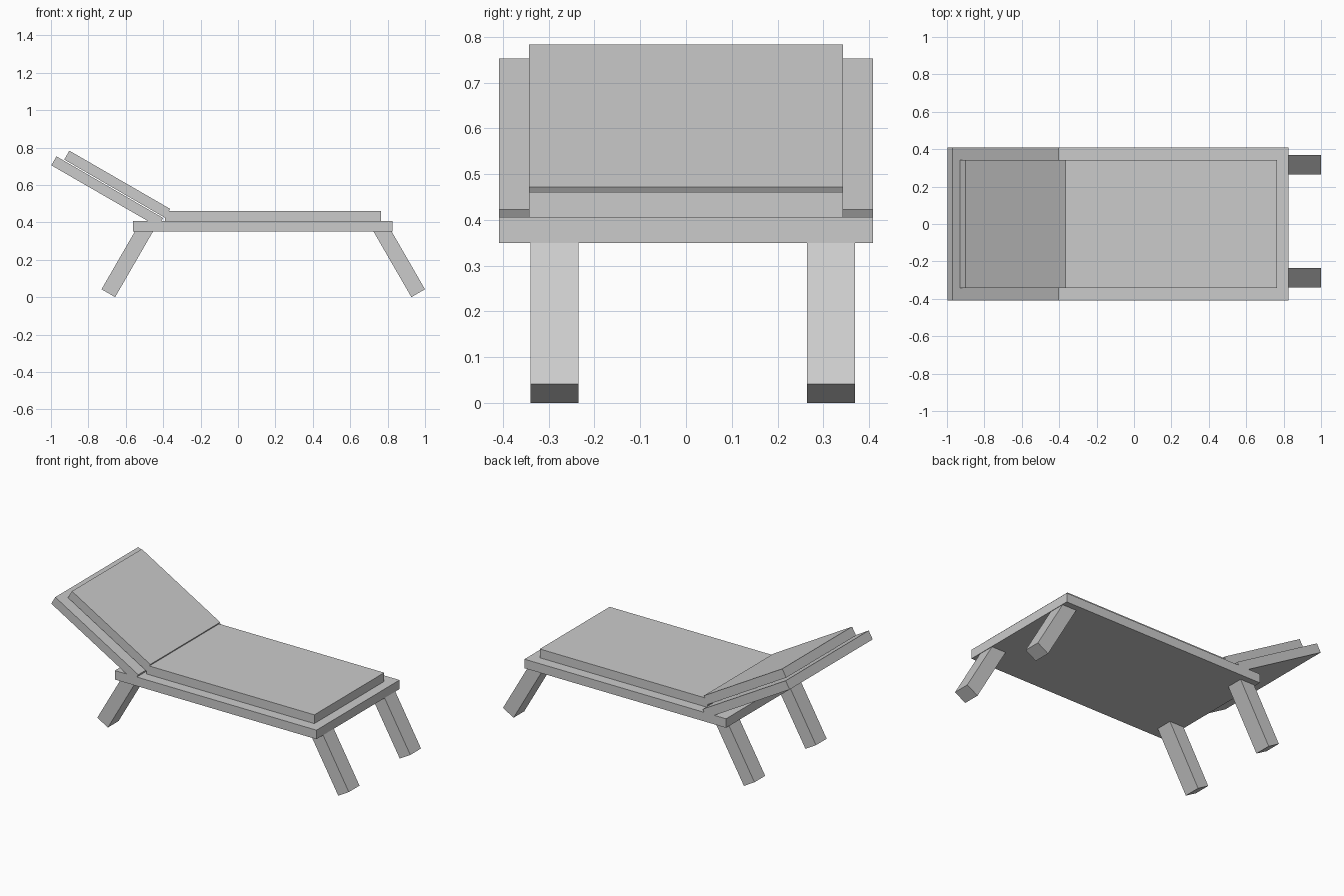
import bpy
from math import radians, sin, cos
from mathutils import Matrix, Vector

cube = bpy.data.objects.get("Cube")
if cube:
    bpy.data.objects.remove(cube, do_unlink=True)

grey = bpy.data.materials.new("plain_grey")
grey.use_nodes = True
colour = (0.6, 0.6, 0.6, 1)
grey.diffuse_color = colour
grey.node_tree.nodes["Principled BSDF"].inputs["Base Color"].default_value = colour


def box(name, centre, size, tilt=0):
    """Box turned about the y axis by tilt degrees."""
    bpy.ops.mesh.primitive_cube_add(size=1)
    ob = bpy.context.object
    ob.name = ob.data.name = name
    ob.matrix_world = (Matrix.Translation(centre)
                       @ Matrix.Rotation(radians(tilt), 4, "Y")
                       @ Matrix.Diagonal((*size, 1)))
    ob.data.materials.append(grey)
    return ob


def reclined(name, x, z, length, width, thick, tilt=30):
    """Sloping panel hung from its lower, upper-side corner at (x, z)."""
    a = radians(tilt)
    along = Vector((-cos(a), 0, sin(a)))
    normal = Vector((sin(a), 0, cos(a)))
    centre = Vector((x, 0, z)) + along * length / 2 - normal * thick / 2
    box(name, centre, (length, width, thick), tilt)


def leg(name, x, y, side):
    """Splayed leg whose lowest corner rests on the ground at x."""
    thick, length, a = 0.084, 0.42, radians(30)
    up = Vector((-side * sin(a), 0, cos(a)))
    out = Vector((side * cos(a), 0, sin(a)))
    centre = Vector((x, y, 0)) + up * length / 2 + out * thick / 2
    box(name, centre, (thick, 0.105, length), -side * 30)


# Flat bed and its cushion
box("bed_frame", (0.132, 0, 0.378), (1.386, 0.816, 0.056))
box("seat_cushion", (0.188, 0, 0.433), (1.154, 0.686, 0.055))

# Reclined back and its cushion
reclined("back_frame", -0.4, 0.423, 0.659, 0.816, 0.055)
reclined("back_cushion", -0.363, 0.472, 0.622, 0.686, 0.055)

# Splayed legs
for side, x, end in ((1, 0.927, "foot"), (-1, -0.657, "head")):
    for y, flank in ((-0.287, "right"), (0.317, "left")):
        leg(f"{end}_{flank}_leg", x, y, side)
